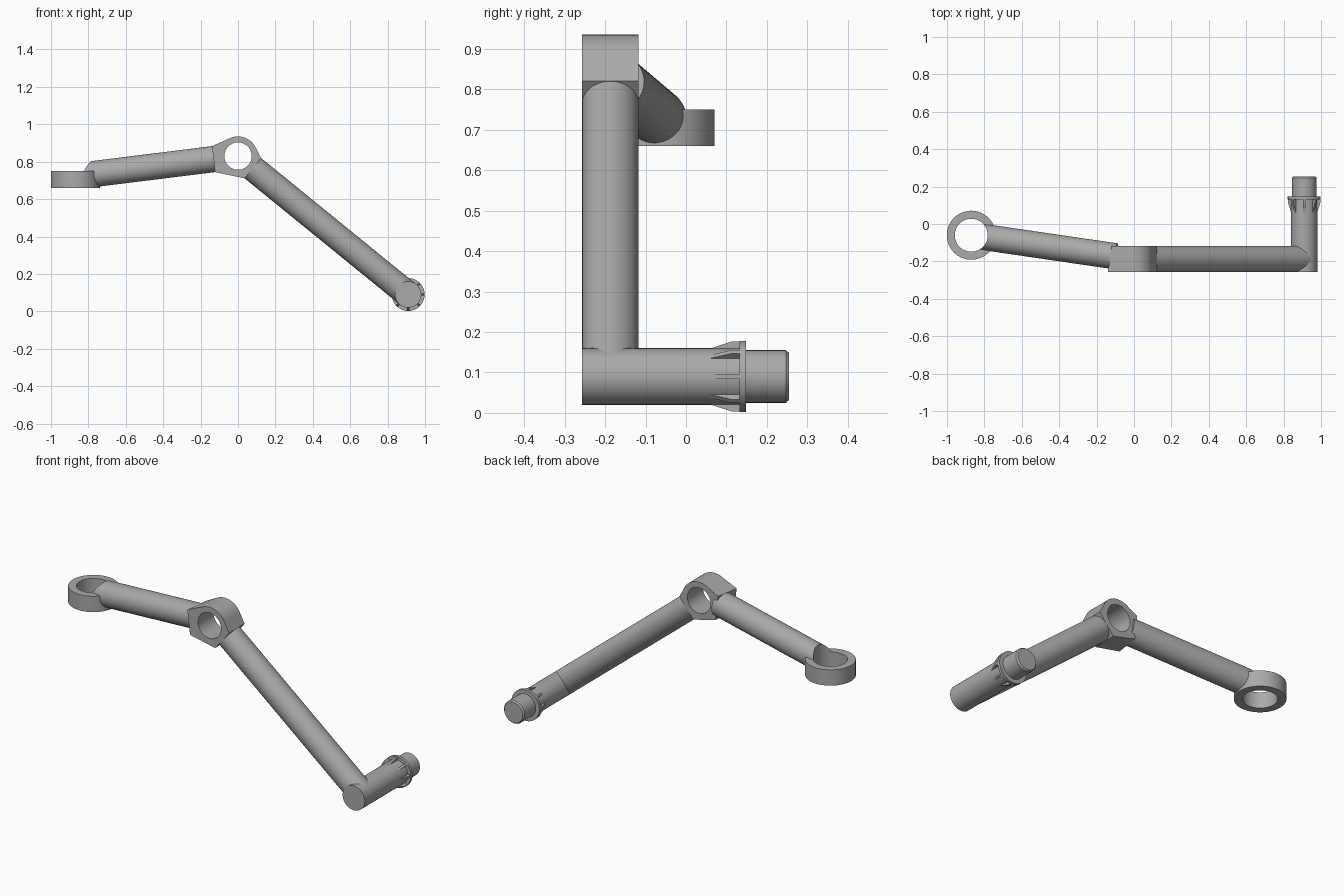
import bpy, bmesh, math
from mathutils import Vector, Matrix

cube = bpy.data.objects.get("Cube")
if cube:
    bpy.data.objects.remove(cube, do_unlink=True)

grey = bpy.data.materials.new("plain grey")
grey.use_nodes = True
tone = (0.4, 0.4, 0.4, 1)
grey.diffuse_color = tone
grey.node_tree.nodes["Principled BSDF"].inputs["Base Color"].default_value = tone

R = 0.07                                  # arm radius
HUB = Vector((0, -0.187, 0.83))
PIN = Vector((0.91, -0.187, 0.09))
RING = Vector((-0.87, -0.06, 0.722))


def finish(bm, name):
    bmesh.ops.recalc_face_normals(bm, faces=bm.faces)
    mesh = bpy.data.meshes.new(name)
    bm.to_mesh(mesh)
    bm.free()
    mesh.materials.append(grey)
    ob = bpy.data.objects.new(name, mesh)
    bpy.context.collection.objects.link(ob)
    return ob


def smooth(ob):
    bpy.ops.object.select_all(action='DESELECT')
    ob.select_set(True)
    bpy.context.view_layer.objects.active = ob
    bpy.ops.object.shade_smooth_by_angle(angle=math.radians(30))


def rod(name, a, b, r=R, sides=64):
    bm = bmesh.new()
    d = b - a
    turn = d.to_track_quat('Z', 'Y').to_matrix().to_4x4()
    bmesh.ops.create_cone(bm, cap_ends=True, segments=sides, radius1=r, radius2=r,
                          depth=d.length, matrix=Matrix.Translation((a + b) / 2) @ turn)
    return finish(bm, name)


def lathe_y(name, profile, x, z, sides=64):
    """Revolve (radius, y) points around an axis along y."""
    bm = bmesh.new()
    loops = [[bm.verts.new((x + r * math.cos(i * math.tau / sides), y,
                            z + r * math.sin(i * math.tau / sides)))
              for i in range(sides)] for r, y in profile]
    for p, q in zip(loops, loops[1:]):
        for i in range(sides):
            j = (i + 1) % sides
            bm.faces.new((p[i], p[j], q[j], q[i]))
    bm.faces.new(loops[0])
    bm.faces.new(loops[-1])
    return finish(bm, name)


def cut(ob, cutter):
    """Subtract the cutter, then remove it."""
    mod = ob.modifiers.new("bore", 'BOOLEAN')
    mod.operation, mod.solver, mod.object = 'DIFFERENCE', 'EXACT', cutter
    bpy.context.view_layer.objects.active = ob
    bpy.ops.object.modifier_apply(modifier=mod.name)
    bpy.data.objects.remove(cutter, do_unlink=True)


# Hub: round boss with a flat collar for each arm
long_dir = (PIN - HUB).normalized()
short_dir = (RING - HUB).normalized()
bm = bmesh.new()
for y in (-R, R):
    for i in range(72):
        a = i * math.tau / 72
        bm.verts.new(HUB + Vector((0.105 * math.cos(a), y, 0.105 * math.sin(a))))
    for d, reach in ((long_dir, 0.102), (short_dir, 0.122)):
        flat = Vector((d.x, 0, d.z)).normalized()
        side = Vector((-flat.z, 0, flat.x))
        # collar faces stay square to their own arm
        far = reach - y * d.y
        for s in (-R, R):
            bm.verts.new(HUB + flat * far + side * s + Vector((0, y, 0)))
hull = bmesh.ops.convex_hull(bm, input=bm.verts)
bmesh.ops.delete(bm, geom=list({v for v in hull["geom_interior"]
                                if isinstance(v, bmesh.types.BMVert)}), context='VERTS')
bmesh.ops.dissolve_limit(bm, angle_limit=0.01, verts=bm.verts, edges=bm.edges)
hub = finish(bm, "pivot_hub")
across = Vector((0, 0.2, 0))
cut(hub, rod("hub_bore", HUB - across, HUB + across, 0.073))
smooth(hub)

# Long arm down to the pin
smooth(rod("long_arm", HUB + long_dir * 0.09, PIN))

# Short arm, trimmed by the bore of the end ring
short_arm = rod("short_arm", HUB + short_dir * 0.1, RING)
low, high = (Vector((RING.x, RING.y, z)) for z in (0.66, 0.75))
up = Vector((0, 0, 0.3))
cut(short_arm, rod("arm_bore", low - up, high + up, 0.088))
smooth(short_arm)

# End ring
ring = rod("end_ring", low, high, 0.131)
cut(ring, rod("ring_bore", low - up, high + up, 0.088))
smooth(ring)

# Pin with flange and chamfered tip
smooth(lathe_y("pin", [(R, -0.257), (R, 0.132), (0.088, 0.132), (0.088, 0.148),
                       (0.065, 0.148), (0.065, 0.247), (0.058, 0.255)], PIN.x, PIN.z))

# Tapered ribs behind the flange
bm = bmesh.new()
for k in range(8):
    spin = Matrix.Rotation(k * math.tau / 8, 3, 'Y')
    sides = [[bm.verts.new(Vector((PIN.x, 0, PIN.z)) + spin @ Vector((r, y, w)))
              for r, y in ((0.06, 0.062), (R, 0.062), (0.087, 0.115),
                           (0.087, 0.135), (0.06, 0.135))] for w in (-0.006, 0.006)]
    for loop in sides:
        bm.faces.new(loop)
    for i in range(5):
        j = (i + 1) % 5
        bm.faces.new((sides[0][i], sides[0][j], sides[1][j], sides[1][i]))
finish(bm, "flange_ribs")
